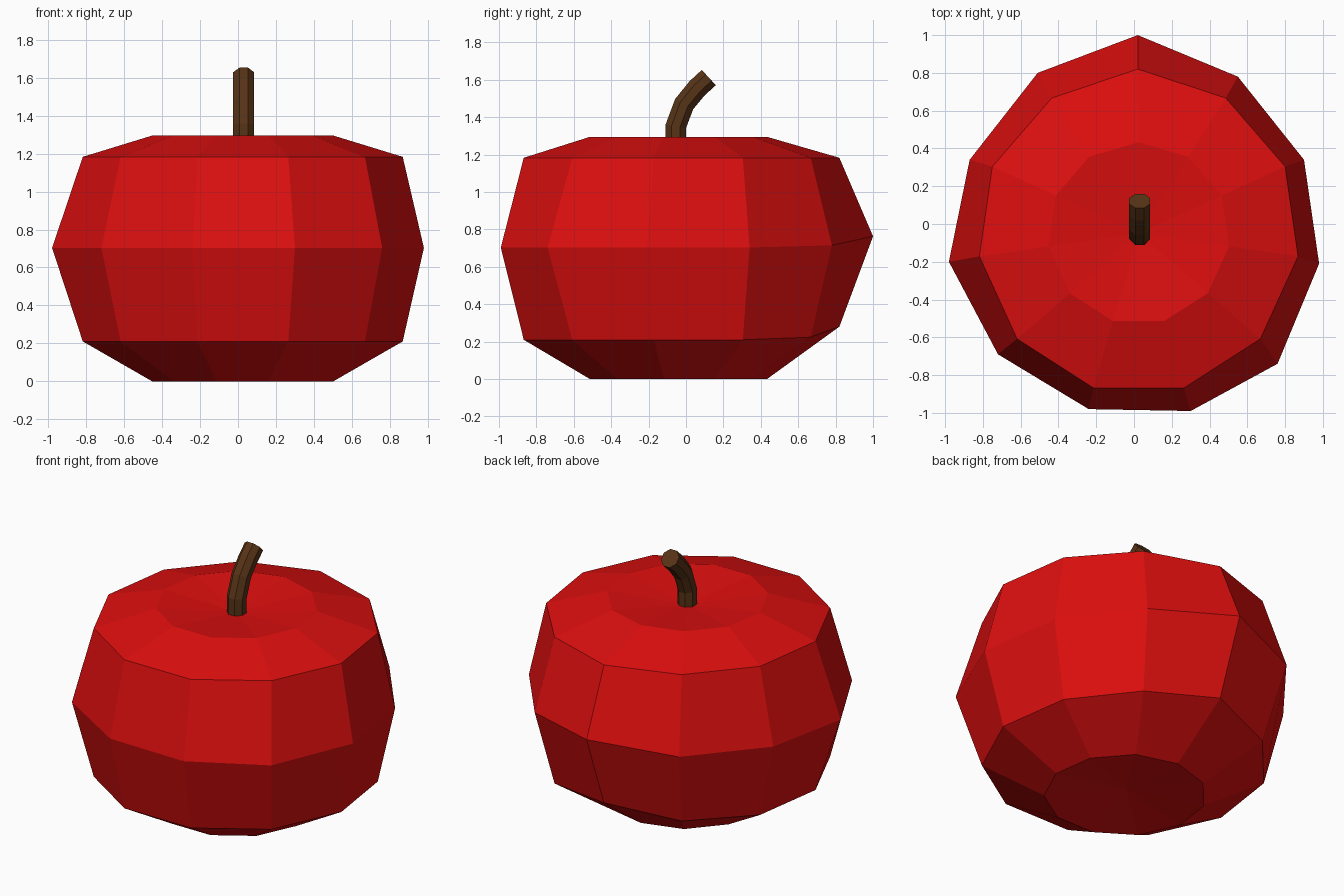
import bpy, bmesh, math
from mathutils import Vector

if "Cube" in bpy.data.objects:
    bpy.data.objects.remove(bpy.data.objects["Cube"])


def material(name, rgb):
    m = bpy.data.materials.new(name)
    m.diffuse_color = (*rgb, 1)
    m.use_nodes = True
    m.node_tree.nodes["Principled BSDF"].inputs["Base Color"].default_value = m.diffuse_color
    return m


def finish(name, bm, mat):
    bmesh.ops.recalc_face_normals(bm, faces=bm.faces)
    me = bpy.data.meshes.new(name)
    bm.to_mesh(me)
    bm.free()
    me.materials.append(mat)
    ob = bpy.data.objects.new(name, me)
    bpy.context.collection.objects.link(ob)


def bridge(bm, a, b):
    n = len(a)
    for i in range(n):
        bm.faces.new((a[i], a[(i + 1) % n], b[(i + 1) % n], b[i]))


red = material("apple red", (0.72, 0.0045, 0.0045))
brown = material("stem brown", (0.095, 0.033, 0.008))

# Fruit body: 11-sided rings with a dimple at each pole
N = 11
CX, CY = 0.025, -0.05


def regular(r):
    return [(CX + r * math.sin(2 * math.pi * i / N), CY + r * math.cos(2 * math.pi * i / N))
            for i in range(N)]


# widest ring is slightly uneven, clockwise from the back
widest = [(0.02, 1.0), (0.55, 0.78), (0.90, 0.34), (0.98, -0.21), (0.76, -0.74), (0.30, -0.99),
          (-0.24, -0.98), (-0.72, -0.69), (-0.98, -0.20), (-0.87, 0.34), (-0.51, 0.80)]
shoulder = regular(0.852)
shoulder[0] = (0.02, 0.82)
levels = [(regular(0.483), 0.0, 0.0), (shoulder, 0.21, 0.07), (widest, 0.703, 0.06),
          (shoulder, 1.183, 0.0), (regular(0.483), 1.295, 0.0)]

bm = bmesh.new()
rings = []
for pts, z, lift in levels:
    ring = [bm.verts.new((x, y, z)) for x, y in pts]
    ring[0].co.z += lift            # back point sits a little higher
    for k in (1, -1):
        ring[k].co.z += lift * 0.2
    rings.append(ring)
for a, b in zip(rings, rings[1:]):
    bridge(bm, a, b)
for ring, z in ((rings[0], 0.05), (rings[-1], 1.245)):
    pole = bm.verts.new((CX, CY, z))
    for i in range(N):
        bm.faces.new((ring[i], ring[(i + 1) % N], pole))
finish("fruit_body", bm, red)

# Stem: octagonal tube bending to the back
path = [Vector((0.03, y, z)) for y, z in
        ((-0.057, 1.2), (-0.055, 1.35), (-0.01, 1.47), (0.06, 1.555), (0.122, 1.612))]
R = 0.06
bm = bmesh.new()
rings = []
for i, p in enumerate(path):
    t = (path[min(i + 1, len(path) - 1)] - path[max(i - 1, 0)]).normalized()
    side = Vector((1, 0, 0))
    up = t.cross(side)
    ring = []
    for k in range(8):
        a = math.pi * (2 * k + 1) / 8
        ring.append(bm.verts.new(p + side * R * math.cos(a) + up * R * math.sin(a)))
    rings.append(ring)
for a, b in zip(rings, rings[1:]):
    bridge(bm, a, b)
bm.faces.new(rings[0])
bm.faces.new(rings[-1])
finish("stem", bm, brown)
